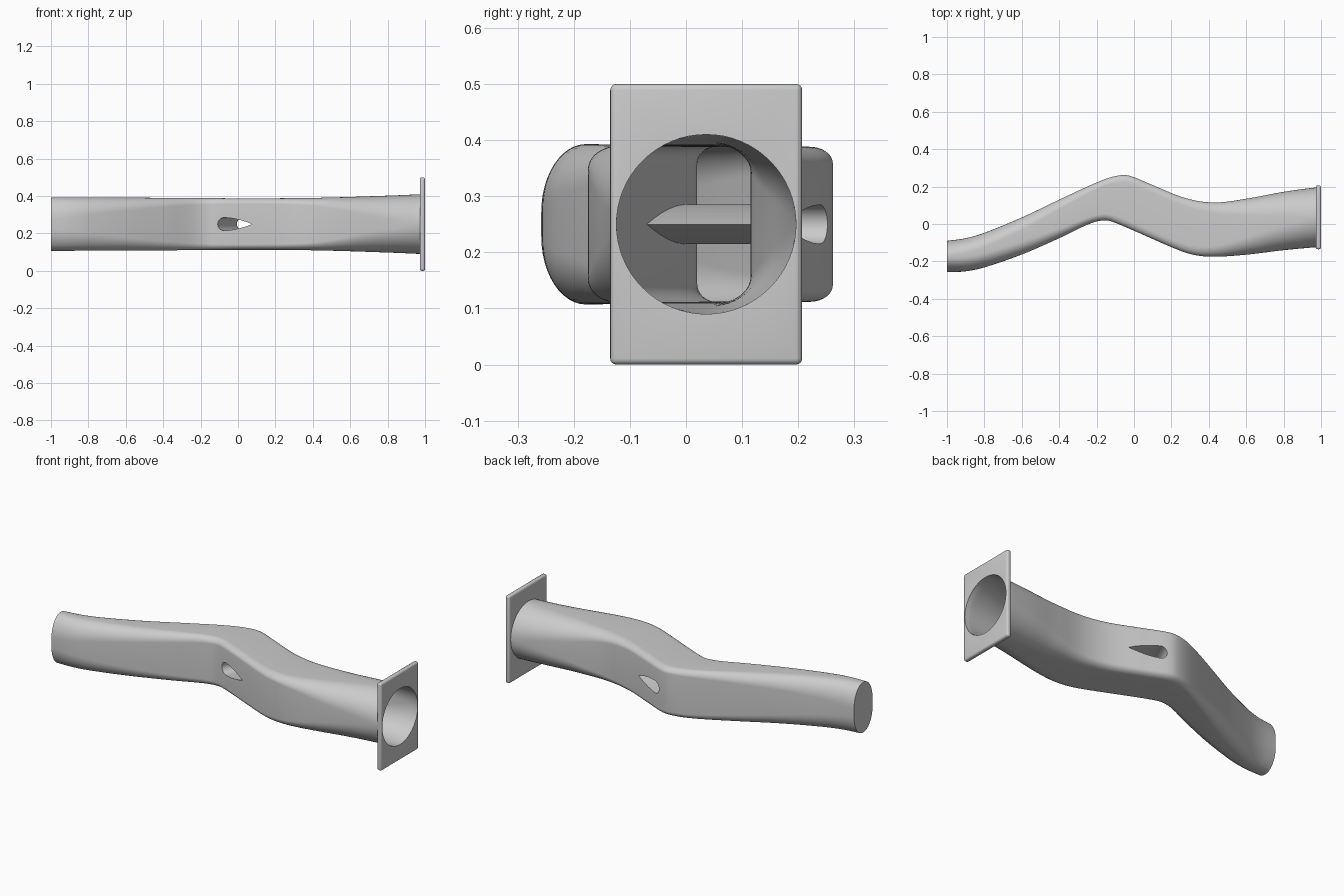
import bpy, bmesh, math
from mathutils import Vector

cube = bpy.data.objects.get("Cube")
if cube:
    bpy.data.objects.remove(cube, do_unlink=True)

grey = bpy.data.materials.new("plain grey")
grey.use_nodes = True
grey.diffuse_color = (0.6, 0.6, 0.6, 1)
grey.node_tree.nodes["Principled BSDF"].inputs["Base Color"].default_value = (0.6, 0.6, 0.6, 1)

MID_Z = 0.25
# Side rails of the duct as (x, y), and section controls along x
BACK = [(-1, -.09), (-.9, -.076), (-.8, -.047), (-.6, .035), (-.4, .13), (-.2, .222),
        (-.12, .251), (-.05, .262), (0, .25), (.1, .208), (.28, .137), (.43, .115),
        (.6, .135), (.8, .172), (.95, .193), (.985, .196)]
FRONT = [(-1, -.258), (-.9, -.253), (-.8, -.232), (-.6, -.163), (-.4, -.076), (-.23, .004),
         (-.15, .02), (-.1, .006), (0, -.036), (.24, -.14), (.33, -.167), (.43, -.175),
         (.6, -.164), (.8, -.14), (.95, -.126), (.985, -.124)]
HEIGHT = [(-1, .143), (-.5, .141), (0, .138), (.4, .14), (.8, .152), (.985, .16)]
ROUND_Y = [(-1, .95), (-.6, .7), (-.2, .35), (.1, .3), (.4, .38), (.7, .75), (.985, 1)]
ROUND_Z = [(-1, .85), (-.6, .5), (-.2, .25), (.1, .22), (.4, .3), (.7, .7), (.985, 1)]


def sample(pts, x):
    """Smooth curve value at x through the given points."""
    n = len(pts)
    i = max(k for k in range(n - 1) if pts[k][0] <= x + 1e-9)

    def slope(k):
        a, b = pts[max(k - 1, 0)], pts[min(k + 1, n - 1)]
        return (b[1] - a[1]) / (b[0] - a[0])
    (x0, y0), (x1, y1) = pts[i], pts[i + 1]
    h = x1 - x0
    t = (x - x0) / h
    return ((2*t**3 - 3*t*t + 1) * y0 + (t**3 - 2*t*t + t) * h * slope(i)
            + (3*t*t - 2*t**3) * y1 + (t**3 - t*t) * h * slope(i + 1))


def section(x, steps=12):
    """Rectangle with elliptical corners, one ring of the duct."""
    lo, hi = sample(FRONT, x), sample(BACK, x)
    cy, hy, hz = (lo + hi) / 2, (hi - lo) / 2, sample(HEIGHT, x)
    ry = hy * min(sample(ROUND_Y, x), .995)
    rz = hz * min(sample(ROUND_Z, x), .995)
    ring = []
    for q, (sy, sz) in enumerate([(1, 1), (-1, 1), (-1, -1), (1, -1)]):
        for s in range(steps + 1):
            a = (q + s / steps) * math.pi / 2
            ring.append(Vector((x, cy + sy * (hy - ry) + ry * math.cos(a),
                                MID_Z + sz * (hz - rz) + rz * math.sin(a))))
    return ring


def loft(name, rings):
    """Closed solid through a list of rings."""
    bm = bmesh.new()
    loops = [[bm.verts.new(p) for p in r] for r in rings]
    n = len(loops[0])
    for a, b in zip(loops, loops[1:]):
        for i in range(n):
            j = (i + 1) % n
            bm.faces.new((a[i], a[j], b[j], b[i]))
    bm.faces.new(loops[0])
    bm.faces.new(loops[-1])
    bmesh.ops.recalc_face_normals(bm, faces=bm.faces)
    mesh = bpy.data.meshes.new(name)
    bm.to_mesh(mesh)
    bm.free()
    obj = bpy.data.objects.new(name, mesh)
    bpy.context.collection.objects.link(obj)
    mesh.materials.append(grey)
    return obj


def activate(obj):
    bpy.ops.object.select_all(action='DESELECT')
    obj.select_set(True)
    bpy.context.view_layer.objects.active = obj


def cut(obj, cutter):
    activate(obj)
    mod = obj.modifiers.new("cut", 'BOOLEAN')
    mod.operation, mod.solver, mod.object = 'DIFFERENCE', 'EXACT', cutter
    bpy.ops.object.modifier_apply(modifier=mod.name)
    bpy.data.objects.remove(cutter, do_unlink=True)


# Curved duct, closed at the narrow end
COUNT = 110
duct = loft("duct", [section(-1 + 1.985 * i / COUNT) for i in range(COUNT + 1)])

# Teardrop passage across the duct, square to the flow
along, across = Vector((.92, -.39, 0)), Vector((.39, .92, 0))
nose = [(-.063 + .037 * math.cos(a), .035 * math.sin(a))
        for a in [math.pi * (.5 + k / 16) for k in range(17)]]
tail = [(-.063 + .165 * t, s * .035 * (1 - t ** 1.7)) for s, ts in
        ((-1, (.2, .4, .6, .8)), (1, (1, .8, .6, .4, .2))) for t in ts]
hub = Vector((.04, .104, MID_Z))
passage = loft("passage_cutter", [
    [hub + across * d + along * u + Vector((0, 0, w)) for u, w in nose + tail]
    for d in (-.3, .3)])
cut(duct, passage)

# Open the round end
bm = bmesh.new()
bm.from_mesh(duct.data)
bmesh.ops.delete(bm, geom=[f for f in bm.faces
                           if all(v.co.x > .984 for v in f.verts)], context='FACES')
bm.to_mesh(duct.data)
bm.free()

# Rectangular flange with a round opening
bpy.ops.mesh.primitive_cube_add(size=1, location=(.986, .036, MID_Z))
flange = bpy.context.object
flange.name = "flange"
flange.scale = (.028, .342, .5)
bpy.ops.object.transform_apply(location=True, rotation=False, scale=True)
flange.data.materials.append(grey)
bevel = flange.modifiers.new("soft_edges", 'BEVEL')
bevel.width, bevel.segments = .011, 4
bpy.ops.object.modifier_apply(modifier=bevel.name)
bpy.ops.mesh.primitive_cylinder_add(vertices=64, radius=.16, depth=.2,
                                    location=(.986, .036, MID_Z),
                                    rotation=(0, math.pi / 2, 0))
cut(flange, bpy.context.object)

for obj in (duct, flange):
    activate(obj)
    bpy.ops.object.shade_smooth_by_angle(angle=math.radians(35))
